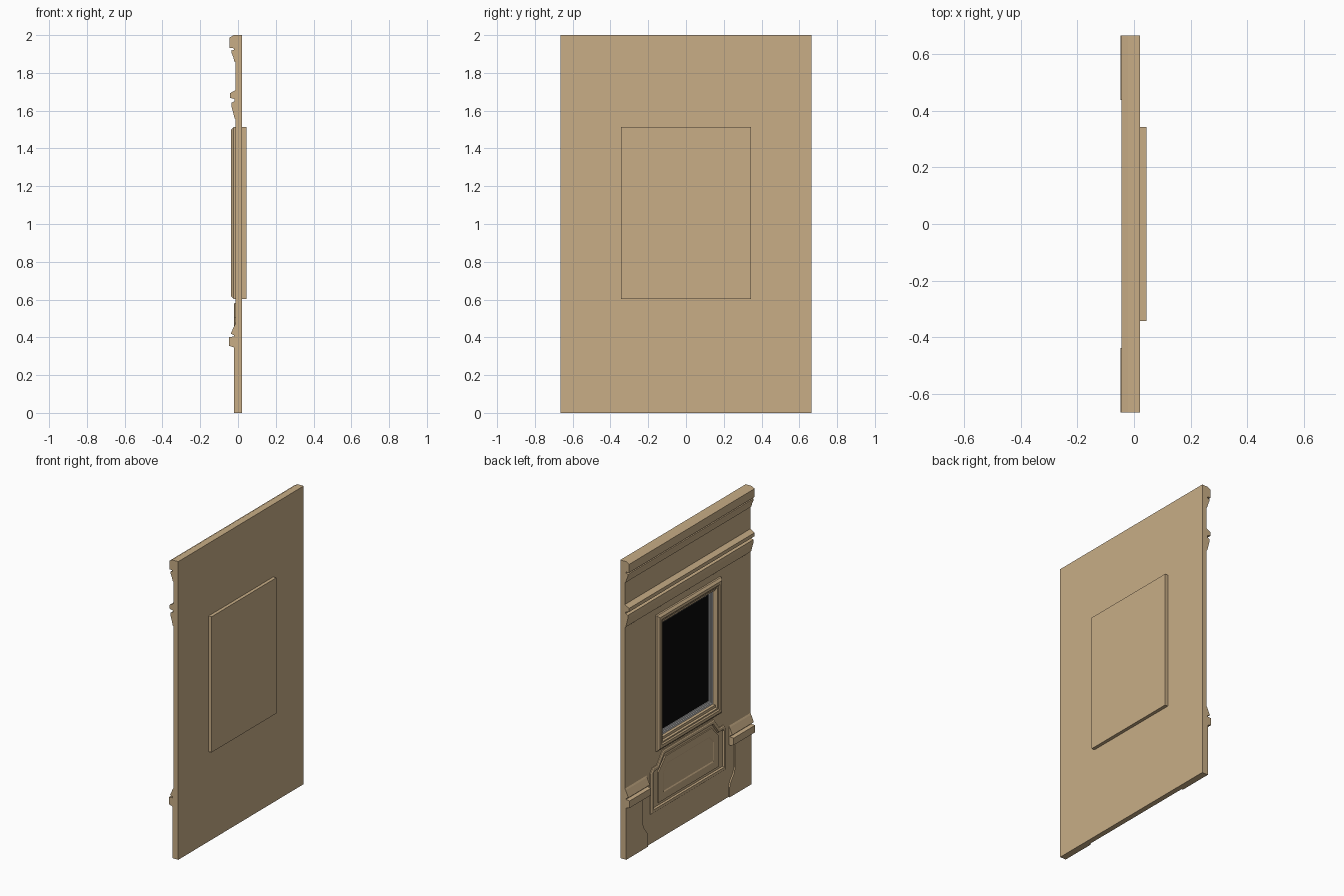
import bpy, bmesh
from mathutils import Vector

if "Cube" in bpy.data.objects:
    bpy.data.objects.remove(bpy.data.objects["Cube"])


def material(name, rgb):
    m = bpy.data.materials.new(name)
    m.diffuse_color = (*rgb, 1)
    m.use_nodes = True
    m.node_tree.nodes["Principled BSDF"].inputs["Base Color"].default_value = m.diffuse_color
    return m


TAN = material("tan_plaster", (0.58, 0.42, 0.24))
BLACK = material("dark_glass", (0.003, 0.003, 0.003))


def skin(name, loops, mat=TAN, caps=(True, True), cyclic=False):
    """Bridge equal-length loops of 3D points, with optional end caps."""
    bm = bmesh.new()
    rings = [[bm.verts.new(p) for p in loop] for loop in loops]
    pairs = list(zip(rings, rings[1:])) + ([(rings[-1], rings[0])] if cyclic else [])
    for a, b in pairs:
        for i in range(len(a)):
            j = (i + 1) % len(a)
            bm.faces.new((a[i], a[j], b[j], b[i]))
    if not cyclic:
        for ring, cap in zip((rings[0], rings[-1]), caps):
            if cap:
                bm.faces.new(ring)
    bmesh.ops.recalc_face_normals(bm, faces=bm.faces)
    me = bpy.data.meshes.new(name)
    bm.to_mesh(me)
    bm.free()
    ob = bpy.data.objects.new(name, me)
    bpy.context.collection.objects.link(ob)
    if mat:
        me.materials.append(mat)
    return ob


def at(poly, x):
    return [(x, y, z) for y, z in poly]


def rect(y, z0, z1):
    return [(-y, z0), (y, z0), (y, z1), (-y, z1)]


def inset(poly, d):
    """Mitred inward offset of a counter-clockwise outline."""
    out, n = [], len(poly)
    for i in range(n):
        p, a, b = Vector(poly[i]), Vector(poly[i - 1]), Vector(poly[(i + 1) % n])
        u, v = (p - a).normalized(), (b - p).normalized()
        n1, n2 = Vector((-u.y, u.x)), Vector((-v.y, v.x))
        q = p + (n1 + n2) * d / (1 + n1.dot(n2))
        out.append((q.x, q.y))
    return out


def strip(name, profile, y0, y1):
    """Sweep an (x, z) profile along y."""
    return skin(name, [[(x, y, z) for x, z in profile] for y in (y0, y1)])


W, FACE, BACK = 0.665, -0.012, 0.022
wall = rect(W, 0, 2)
opening = rect(0.295, 0.67, 1.44)
casing = rect(0.343, 0.603, 1.513)
pane = inset(opening, 0.027)

# Wall with window opening
skin("wall", [at(wall, BACK), at(wall, FACE), at(opening, FACE), at(opening, BACK)],
     cyclic=True)

# Backing box behind the window
skin("window_backing", [at(casing, 0.044), at(casing, BACK), at(opening, BACK),
                        at(opening, 0.034)])

# Moulded window surround
surround = [(0, FACE), (0, -0.024), (0.015, -0.037), (0.034, -0.037),
            (0.042, -0.03), (0.05, -0.03), (0.05, FACE)]
skin("window_surround", [at(inset(casing, d), x) for d, x in surround], cyclic=True)

# Grey sash and dark glass
skin("window_sash", [at(opening, 0.03), at(opening, 0.008), at(inset(opening, 0.012), 0.008),
                     at(inset(opening, 0.012), 0.017), at(pane, 0.017), at(pane, 0.03)],
     mat=None, cyclic=True)
skin("window_glass", [at(pane, 0.03), at(pane, 0.022)], mat=BLACK)

# Cornice and picture rail across the full width
strip("cornice", [(FACE, 2), (-0.022, 2), (-0.044, 1.988), (-0.044, 1.932), (-0.02, 1.93),
                  (-0.02, 1.922), (-0.036, 1.918), (-0.034, 1.905), (-0.024, 1.88),
                  (-0.019, 1.86), (FACE, 1.855)], -W, W)
strip("picture_rail", [(FACE, 1.71), (-0.02, 1.705), (-0.043, 1.692), (-0.043, 1.668),
                       (-0.018, 1.662), (-0.018, 1.65), (-0.034, 1.643), (-0.034, 1.62),
                       (-0.027, 1.595), (-0.018, 1.56), (FACE, 1.555)], -W, W)

# Dado rail stubs and plinth blocks on both sides
rail = [(FACE, 0.475), (-0.018, 0.465), (-0.038, 0.42), (-0.02, 0.41), (-0.02, 0.404),
        (-0.048, 0.402), (-0.048, 0.355), (-0.022, 0.347), (FACE, 0.347)]
plinth = [(W, 0), (W, 0.35), (0.49, 0.35), (0.49, 0.18), (0.48, 0.145), (0.445, 0.1),
          (0.432, 0.07), (0.432, 0)]
for side, s in (("left", 1), ("right", -1)):
    strip("dado_rail_" + side, rail, s * 0.437, s * W)
    block = [(s * y, z) for y, z in plinth]
    skin("plinth_" + side, [at(block, FACE), at(block, -0.022)])

# Shouldered panel under the window: moulding plus raised field
half = [(0.40, 0.2), (0.40, 0.475), (0.375, 0.505), (0.33, 0.505), (0.27, 0.582)]
outline = half + [(-y, z) for y, z in reversed(half)]
moulding = [(0, FACE), (0, -0.018), (0.006, -0.022), (0.024, -0.022), (0.03, FACE)]
skin("panel_moulding", [at(inset(outline, d), x) for d, x in moulding], cyclic=True)

field_half = [(0.32, 0.25), (0.32, 0.455), (0.245, 0.535)]
field = field_half + [(-y, z) for y, z in reversed(field_half)]
skin("panel_field", [at(field, FACE), at(field, -0.02), at(inset(field, 0.05), -0.02),
                     at(inset(field, 0.058), -0.016)])
